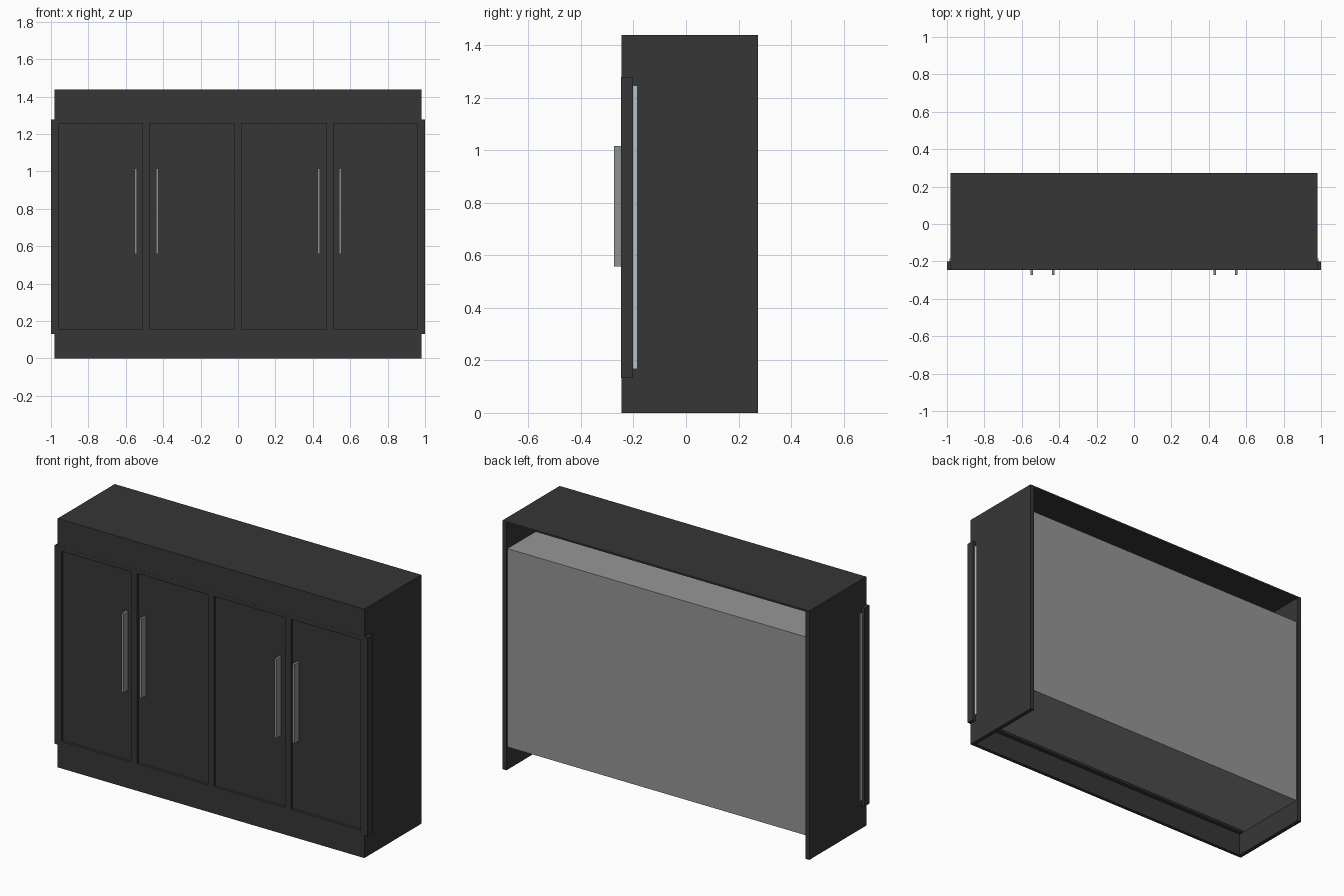
import bpy, bmesh
from mathutils import Vector

if "Cube" in bpy.data.objects:
    bpy.data.objects.remove(bpy.data.objects["Cube"])


def material(name, rgb):
    m = bpy.data.materials.new(name)
    m.diffuse_color = (*rgb, 1)
    m.use_nodes = True
    m.node_tree.nodes["Principled BSDF"].inputs["Base Color"].default_value = m.diffuse_color
    return m


BLACK = material("charcoal", (0.037, 0.037, 0.037))
GREY = material("mid_grey", (0.30, 0.305, 0.30))
STEEL = material("handle_grey", (0.27, 0.29, 0.285))
BLUE = material("pale_blue", (0.45, 0.54, 0.60))


def finish(bm, name, mat):
    me = bpy.data.meshes.new(name)
    bmesh.ops.recalc_face_normals(bm, faces=bm.faces[:])
    bm.to_mesh(me)
    bm.free()
    me.materials.append(mat)
    ob = bpy.data.objects.new(name, me)
    bpy.context.collection.objects.link(ob)
    return ob


def box(name, mat, x, y, z):
    bm = bmesh.new()
    bmesh.ops.create_cube(bm, size=1)
    for v in bm.verts:
        v.co = Vector([(r[0] + r[1]) / 2 + c * (r[1] - r[0])
                       for r, c in zip((x, y, z), v.co)])
    return finish(bm, name, mat)


FRONT, BACK, TOP = -0.246, 0.274, 1.438
Z0, Z1 = 0.132, 1.278          # door slab and inner body heights

# Outer shell, open at the back and underneath
for s, side in ((-1, "left"), (1, "right")):
    box(side + "_side_panel", BLACK, sorted((s * 0.956, s * 0.98)), (FRONT, BACK), (0, TOP))
box("top_panel", BLACK, (-0.956, 0.956), (FRONT, BACK), (TOP - 0.01, TOP))
box("upper_fascia", BLACK, (-0.956, 0.956), (FRONT, FRONT + 0.02), (Z1, TOP - 0.01))
box("plinth", BLACK, (-0.956, 0.956), (FRONT, FRONT + 0.02), (0, Z0))

# Inner body and the seal between it and the doors
box("inner_body", GREY, (-0.955, 0.955), (-0.185, 0.266), (Z0, Z1))
box("door_seal", BLUE, (-0.987, 0.987), (-0.202, -0.184), (0.167, 1.246))

# Door slab: a front grid whose four door cells are pushed in
xs = [-1, -0.956, -0.511, -0.474, -0.018, 0.018, 0.474, 0.511, 0.956, 1]
zs = [Z0, 0.156, 1.255, Z1]
FACE = FRONT - 0.0005
bm = bmesh.new()
grid = [[bm.verts.new((x, FACE, z)) for z in zs] for x in xs]
doors = []
for i in range(len(xs) - 1):
    for j in range(len(zs) - 1):
        f = bm.faces.new((grid[i][j], grid[i + 1][j], grid[i + 1][j + 1], grid[i][j + 1]))
        if j == 1 and i % 2 == 1:
            doors.append(f)
rim = [e for e in bm.edges if e.is_boundary]
ext = bmesh.ops.extrude_edge_only(bm, edges=rim)["geom"]
for v in ext:
    if isinstance(v, bmesh.types.BMVert):
        v.co.y = -0.201
bmesh.ops.contextual_create(bm, geom=[e for e in ext if isinstance(e, bmesh.types.BMEdge)
                                      and all(abs(v.co.y + 0.201) < 1e-5 for v in e.verts)])
for f in doors:
    new = bmesh.ops.extrude_discrete_faces(bm, faces=[f])["faces"][0]
    for v in new.verts:
        v.co.y += 0.015
finish(bm, "door_slab", BLACK)

# Upright bar handles, in two pairs
for n, x in enumerate((-0.547, -0.432, 0.432, 0.547)):
    box(f"door_handle_{n + 1}", STEEL, (x - 0.0065, x + 0.0065), (-0.274, FRONT + 0.02), (0.558, 1.015))
